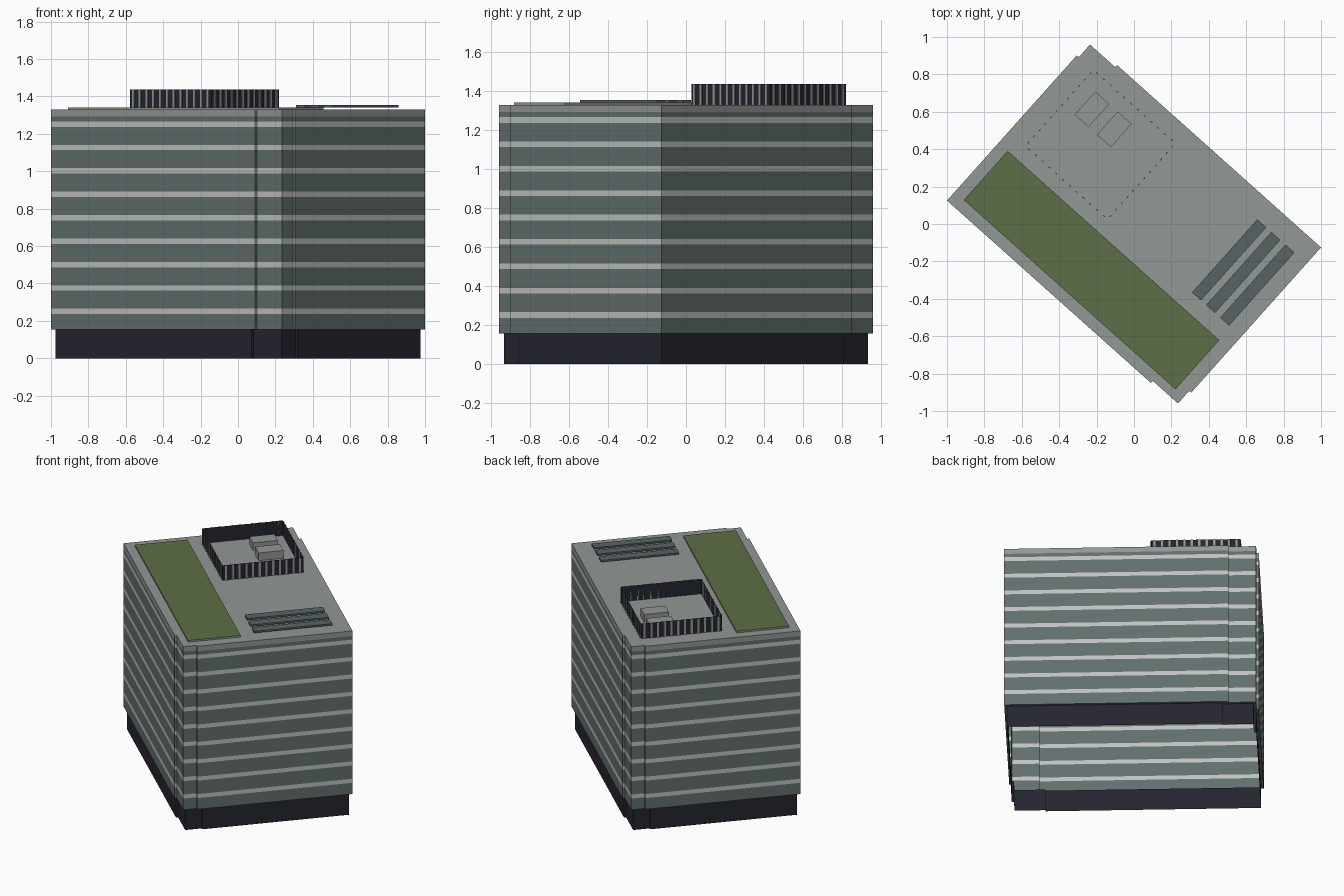
import bpy, bmesh, math
from mathutils import Matrix

if "Cube" in bpy.data.objects:
    bpy.data.objects.remove(bpy.data.objects["Cube"])

ROT = Matrix.Rotation(math.radians(-41.8), 4, 'Z')   # plan is turned on the site


def material(name, rgb):
    lin = [((c / 255 + 0.055) / 1.055) ** 2.4 for c in rgb]
    m = bpy.data.materials.new(name)
    m.diffuse_color = (*lin, 1)
    m.use_nodes = True
    m.node_tree.nodes["Principled BSDF"].inputs["Base Color"].default_value = m.diffuse_color
    return m


GLASS = material("grey green glass", (98, 112, 110))
BAND = material("pale floor band", (192, 195, 192))
BASE = material("dark navy", (37, 37, 49))
ROOF = material("roof grey", (146, 152, 150))
LAWN = material("lawn green", (92, 110, 69))
PANEL = material("slate panel", (89, 100, 100))


def finish(name, bm, mats):
    bm.transform(ROT)
    me = bpy.data.meshes.new(name)
    bm.to_mesh(me)
    bm.free()
    for m in mats:
        me.materials.append(m)
    ob = bpy.data.objects.new(name, me)
    bpy.context.collection.objects.link(ob)
    return ob


def add_box(bm, u0, u1, v0, v1, z0, z1):
    mat = (Matrix.Translation(((u0 + u1) / 2, (v0 + v1) / 2, (z0 + z1) / 2))
           @ Matrix.Diagonal((u1 - u0, v1 - v0, z1 - z0, 1)))
    bmesh.ops.create_cube(bm, size=1, matrix=mat)


def outline(d):
    """Rectangle with two opposite corners slightly recessed, inset by d."""
    hu, hv, r = 0.829 - d, 0.573 - d, 0.0145
    nu, nv = 0.634 - 2.2 * d, 0.468 - 2.2 * d
    half = [(hu, hv), (-nu, hv), (-nu, hv - r), (-hu + r, hv - r),
            (-hu + r, nv), (-hu, nv)]
    return half + [(-u, -v) for u, v in half]


# Building shell: open below, walls stacked in coloured layers, capped by roof
layers = [(0.0, 0.018, 0), (0.155, 0.018, 1), (0.155, 0, 1)]   # z, inset, colour above
for i in range(9):
    z = 0.236 + i * 0.1252
    layers += [(z, 0, 2), (z + 0.029, 0, 1)]
layers += [(1.292, 0, 3), (1.329, 0, 3)]

bm = bmesh.new()
rings = [[bm.verts.new((u, v, z)) for u, v in outline(d)] for z, d, _ in layers]
for (z, d, col), a, b in zip(layers, rings, rings[1:]):
    for k in range(len(a)):
        n = (k + 1) % len(a)
        bm.faces.new((a[k], a[n], b[n], b[k])).material_index = col
bm.faces.new(rings[-1]).material_index = 3
finish("building_shell", bm, [BASE, GLASS, BAND, ROOF])

# Roof lawn: green top, grey kerb sides
bm = bmesh.new()
add_box(bm, -0.764, 0.754, -0.511, -0.159, 1.329, 1.341)
bm.normal_update()
for f in bm.faces:
    f.material_index = 0 if f.normal.z > 0.5 else 1
finish("roof_lawn", bm, [LAWN, ROOF])

# Three raised solar strips
bm = bmesh.new()
for i in range(3):
    u = 0.475 + i * 0.101
    add_box(bm, u, u + 0.064, -0.066, 0.458, 1.342, 1.354)
finish("solar_strips", bm, [PANEL])

# Two plant boxes
bm = bmesh.new()
for u in (-0.626, -0.466):
    add_box(bm, u, u + 0.1, 0.224, 0.39, 1.329, 1.385)
finish("plant_boxes", bm, [ROOF])

# Plant screen: thin dark walls
U0, U1, V0, V1, Z0, Z1 = -0.709, -0.124, -0.074, 0.467, 1.329, 1.437
bm = bmesh.new()
corners = [(U0, V0), (U1, V0), (U1, V1), (U0, V1)]
lo = [bm.verts.new((u, v, Z0)) for u, v in corners]
hi = [bm.verts.new((u, v, Z1)) for u, v in corners]
for k in range(4):
    n = (k + 1) % 4
    bm.faces.new((lo[k], lo[n], hi[n], hi[k]))
finish("plant_screen", bm, [BASE])

# Pale fins on the outside of the screen
bm = bmesh.new()
N, W, P = 12, 0.014, 0.004
for i in range(N):
    u = U0 + (U1 - U0) * (i + 0.5) / N
    v = V0 + (V1 - V0) * (i + 0.5) / N
    for a, b in ((V0 - P, V0), (V1, V1 + P)):
        add_box(bm, u - W / 2, u + W / 2, a, b, Z0, Z1)
    for a, b in ((U0 - P, U0), (U1, U1 + P)):
        add_box(bm, a, b, v - W / 2, v + W / 2, Z0, Z1)
finish("screen_fins", bm, [ROOF])
